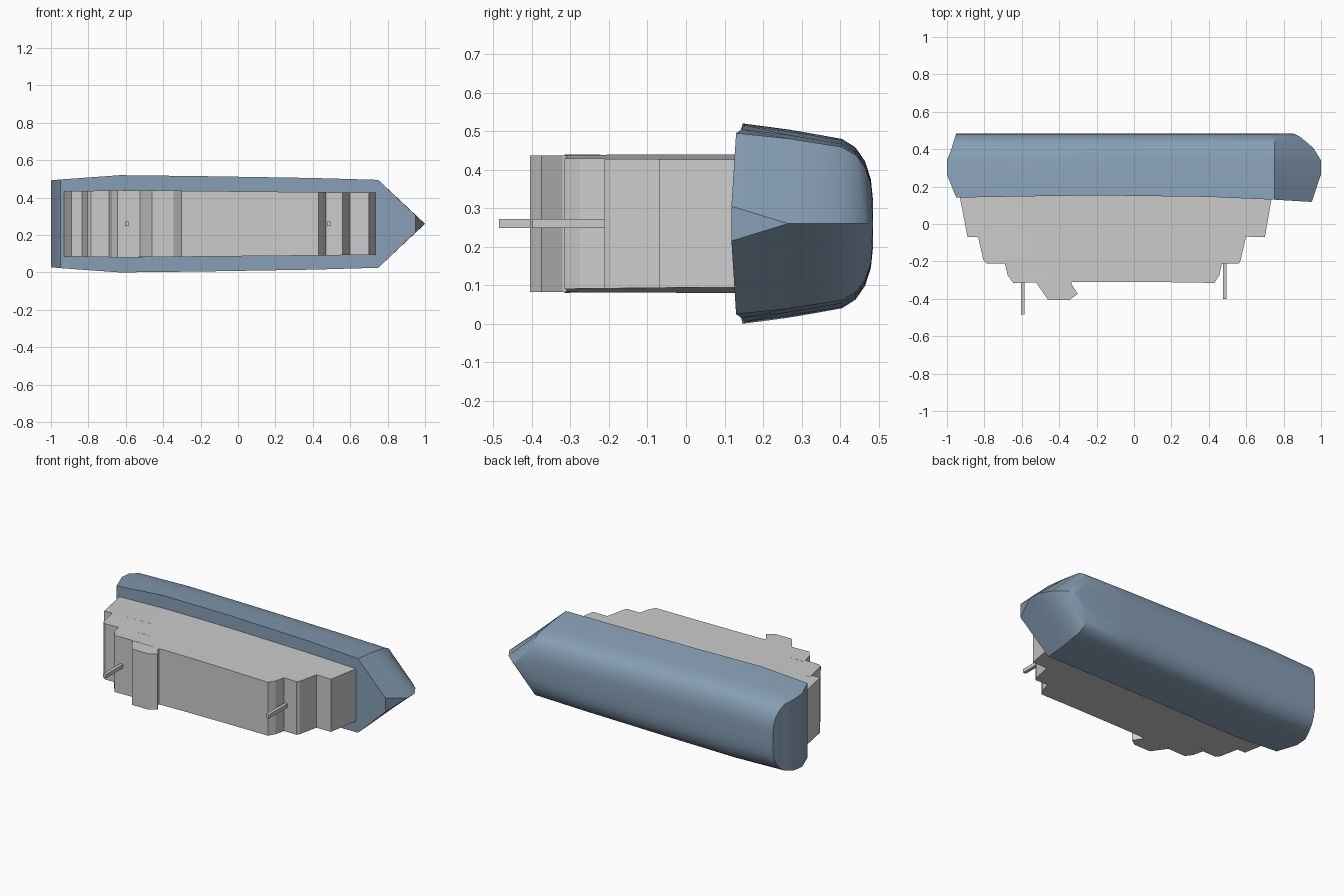
import bpy, bmesh, math

if "Cube" in bpy.data.objects:
    bpy.data.objects.remove(bpy.data.objects["Cube"])

ZC = 0.26  # centre plane: the ship lies on its side, its deck facing -y


def finish(name, bm, angle=None, mat=None):
    bmesh.ops.remove_doubles(bm, verts=bm.verts, dist=0.0005)
    bmesh.ops.dissolve_degenerate(bm, edges=bm.edges, dist=0.0001)
    bmesh.ops.recalc_face_normals(bm, faces=bm.faces)
    me = bpy.data.meshes.new(name)
    bm.to_mesh(me)
    bm.free()
    ob = bpy.data.objects.new(name, me)
    bpy.context.collection.objects.link(ob)
    if mat:
        me.materials.append(mat)
    if angle:
        bpy.ops.object.select_all(action='DESELECT')
        bpy.context.view_layer.objects.active = ob
        ob.select_set(True)
        bpy.ops.object.shade_smooth_by_angle(angle=math.radians(angle))
    return ob


def loft(levels):
    """Each level is a row of (x, y, half width), mirrored across the centre plane."""
    bm = bmesh.new()
    rings = []
    for row in levels:
        port = [bm.verts.new((x, y, ZC + h)) for x, y, h in row]
        star = [bm.verts.new((x, y, ZC - h)) for x, y, h in row]
        rings.append((port, star))
    for (p0, s0), (p1, s1) in zip(rings, rings[1:]):
        for a, b in ((p0, p1), (s0, s1)):
            for i in range(len(a) - 1):
                bm.faces.new((a[i], a[i + 1], b[i + 1], b[i]))
        for k in (0, -1):
            bm.faces.new((p0[k], s0[k], s1[k], p1[k]))
    for p, s in (rings[0], rings[-1]):
        for i in range(len(p) - 1):
            bm.faces.new((p[i], p[i + 1], s[i + 1], s[i]))
    return bm


def lerp(x, pts):
    for (x0, y0), (x1, y1) in zip(pts, pts[1:]):
        if x <= x1:
            return y0 + (y1 - y0) * (x - x0) / (x1 - x0)
    return pts[-1][1]


# hull: deck edge, side, and rounded bilge down to the flat bottom
blue = bpy.data.materials.new("hull_blue")
blue.diffuse_color = (0.245, 0.347, 0.467, 1)
blue.use_nodes = True
blue.node_tree.nodes["Principled BSDF"].inputs["Base Color"].default_value = blue.diffuse_color
sheer = [(-1, .14), (-.63, .147), (-.2, .153), (.4, .145), (.75, .13), (.95, .118)]
mid = [(-.63, .26), (-.2, .255), (.4, .245), (.75, .235)]
# y, width factor, stern x, stern half width, bow x, bow half width
sections = [(None, 1.0, -.95, .237, .95, .045),
            (.265, .94, -1.0, .232, 1.0, 0),
            (.34, .89, -1.0, .226, 1.0, 0),
            (.405, .845, -.975, .21, .96, 0),
            (.44, .76, -.965, .185, .92, 0),
            (.465, .62, -.957, .15, .89, 0),
            (.48, .44, -.952, .11, .86, 0),
            (.485, .25, -.95, .06, .845, 0)]
rows = []
for y, f, xs, hs, xb, hb in sections:
    pts = [(xs, hs)] + [(x, h * f) for x, h in mid] + [(xb, hb)]
    rows.append([(x, lerp(x, sheer) if y is None else y, h) for x, h in pts])
finish("hull", loft(rows), 25, blue)


# superstructure tiers: sloped ends and gently crowned decks
beam = [(-1, .172), (-.63, .18), (.75, .166)]


def tier(name, outline):
    rows = []
    for x0, x1, y, crown in outline:
        row = []
        for t in (0, .2, .45, .75, 1):
            x = x0 + (x1 - x0) * t
            row.append((x, y + crown * math.sin(math.pi * t), lerp(x, beam)))
        rows.append(row)
    finish(name, loft(rows))


tier("lower_deck_house", [(-.94, .745, .19, 0), (-.89, .70, -.07, .012)])
tier("middle_deck_house", [(-.84, .605, -.04, 0), (-.805, .57, -.195, .004),
                           (-.785, .56, -.212, .01)])
tier("upper_deck_house", [(-.695, .475, -.19, 0), (-.675, .455, -.275, 0),
                          (-.645, .43, -.315, .006)])


# funnel: full-width faceted block
profile = [(-.54, -.29), (-.515, -.325), (-.46, -.405), (-.345, -.405),
           (-.30, -.375), (-.335, -.32), (-.335, -.29)]
bm = bmesh.new()
ends = [[bm.verts.new((x, y, ZC + s * .177)) for x, y in profile] for s in (-1, 1)]
for ring in ends:
    bm.faces.new(ring)
for i in range(len(profile)):
    j = (i + 1) % len(profile)
    bm.faces.new((ends[0][i], ends[0][j], ends[1][j], ends[1][i]))
finish("funnel", bm)


# masts: square poles fore and aft
for name, x, y0, y1 in (("aft_mast", -.595, -.22, -.485), ("fore_mast", .485, -.17, -.4)):
    bm = bmesh.new()
    bmesh.ops.create_cube(bm, size=1)
    bmesh.ops.scale(bm, vec=(.02, y0 - y1, .024), verts=bm.verts)
    bmesh.ops.translate(bm, vec=(x, (y0 + y1) / 2, ZC), verts=bm.verts)
    finish(name, bm)
